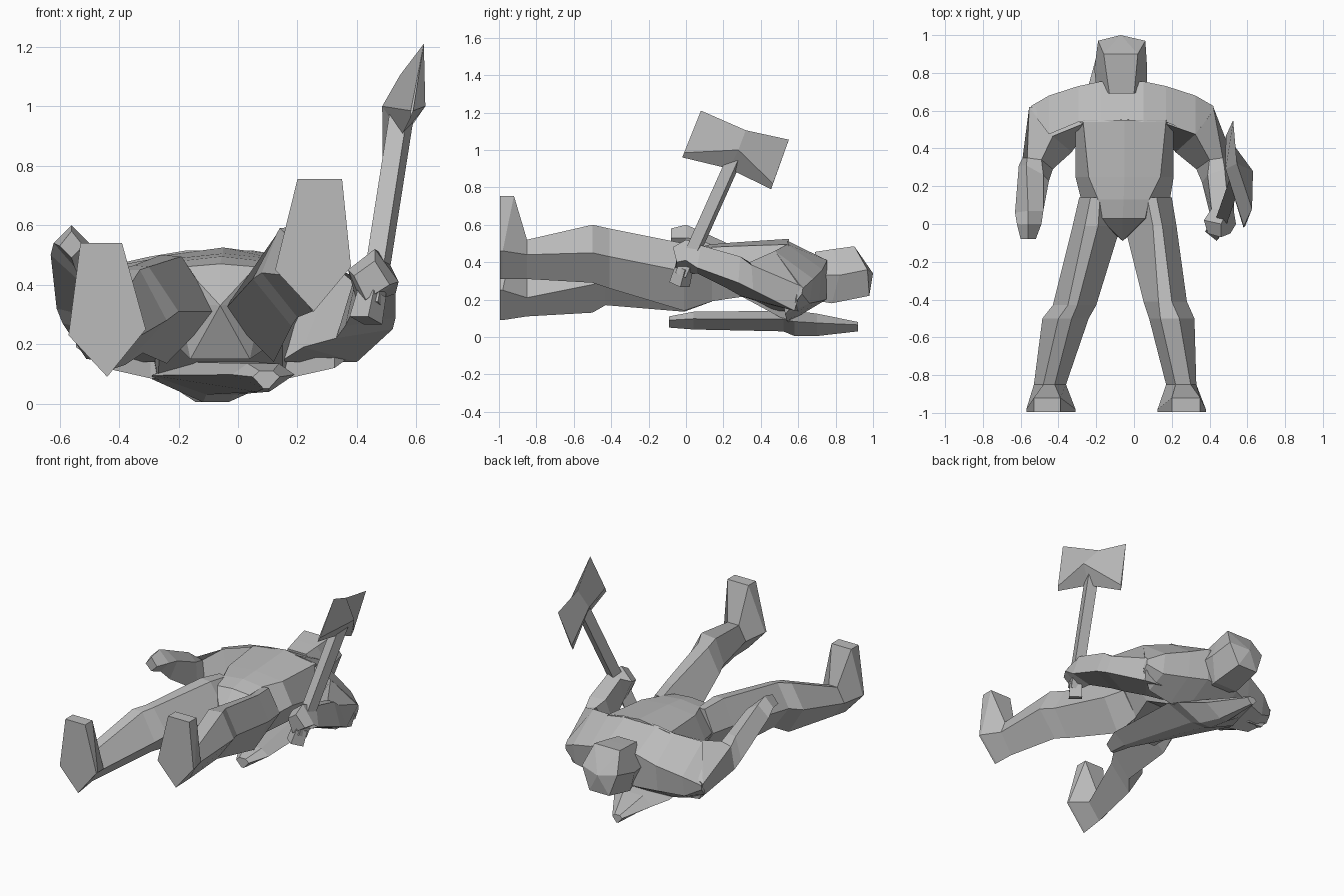
import bpy, bmesh
from mathutils import Vector

if "Cube" in bpy.data.objects:
    bpy.data.objects.remove(bpy.data.objects["Cube"], do_unlink=True)

grey = bpy.data.materials.new("plain_grey")
grey.use_nodes = True
GREY = (0.5, 0.5, 0.5, 1)
grey.diffuse_color = GREY
grey.node_tree.nodes["Principled BSDF"].inputs["Base Color"].default_value = GREY


def loft(name, rings):
    """Skin a list of rings with equal point counts; a one-point ring is a tip."""
    bm = bmesh.new()
    vs = [[bm.verts.new(p) for p in r] for r in rings]
    for a, b in zip(vs, vs[1:]):
        n = len(a)
        for i in range(n):
            j = (i + 1) % n
            if len(b) == 1:
                bm.faces.new((a[i], a[j], b[0]))
            else:
                bm.faces.new((a[i], a[j], b[j], b[i]))
    for r in (vs[0], vs[-1]):
        if len(r) > 2:
            bm.faces.new(r)
    bmesh.ops.recalc_face_normals(bm, faces=bm.faces)
    me = bpy.data.meshes.new(name)
    bm.to_mesh(me)
    bm.free()
    me.materials.append(grey)
    ob = bpy.data.objects.new(name, me)
    bpy.context.collection.objects.link(ob)
    return ob


def at_y(y, pts):
    return [(x, y, z) for x, z in pts]


def hexa(yt, ys, yb, top, side, bottom, zt, zs, zb, crown=0):
    """Body section: top pair with a crown between, side pair, bottom pair."""
    return [(top[0], yt, zt), (sum(top) / 2, yt, zt + crown), (top[1], yt, zt),
            (side[1], ys, zs), (bottom[1], yb, zb), (bottom[0], yb, zb), (side[0], ys, zs)]


def bar(name, a, b, r0, r1):
    """Square rod from a to b."""
    a, b = Vector(a), Vector(b)
    q = (b - a).to_track_quat('Z', 'X')
    sq = ((-1, -1), (1, -1), (1, 1), (-1, 1))
    return loft(name, [[p + q @ Vector((u * r, v * r, 0)) for u, v in sq]
                       for p, r in ((a, r0), (b, r1))])


# Torso with a hollow lower back, from chest ridge down to the crotch
loft("torso", [
    hexa(.55, .58, .55, (-.27, .17), (-.31, .21), (-.27, .15), .495, .29, .08, .03),
    hexa(.25, .25, .30, (-.24, .14), (-.31, .21), (-.26, .15), .485, .35, .215, .02),
    hexa(.13, .13, .13, (-.19, .08), (-.28, .19), (-.20, .10), .48, .34, .19, .015),
    hexa(.03, .03, .00, (-.18, .06), (-.20, .08), (-.16, .04), .46, .34, .15, .01),
    [(-.06, -.09, .33)]])

# Shoulder yoke across the upper back: ridge, neck edge, nape, back
half = [(.42, (.60, .29), (.625, .26), (.62, .23), (.59, .19)),
        (.325, (.475, .46), (.68, .31), (.66, .18), (.53, .12)),
        (.17, (.54, .495), (.73, .36), (.71, .19), (.54, .085)),
        (.05, (.54, .515), (.755, .41), (.75, .20), (.55, .08))]
mirrored = [(-.125 - s[0], *s[1:]) for s in reversed(half)]
loft("shoulders", [[(x, y, z) for y, z in pts] for x, *pts in half + mirrored])

# Head
loft("head", [
    hexa(.69, .73, .72, (-.13, .00), (-.20, .07), (-.13, .00), .455, .33, .19),
    hexa(.79, .82, .78, (-.145, .01), (-.21, .07), (-.15, .02), .47, .33, .18),
    hexa(.90, .97, .98, (-.16, .02), (-.19, .06), (-.14, .00), .485, .36, .22),
    [(-.07, 1.0, .34)]])

# Legs: hip, thigh, above knee, knee, ankle
left_ankle = [(.22, .52), (.30, .52), (.33, .44), (.25, .31), (.17, .43)]
right_ankle = [(-.42, .31), (-.48, .31), (-.53, .22), (-.44, .11), (-.36, .21)]
loft("left_leg", [
    at_y(.14, [(.07, .475), (.12, .48), (.20, .34), (.10, .19), (-.05, .30)]),
    at_y(-.01, [(.10, .49), (.15, .50), (.225, .35), (.12, .14), (-.05, .31)]),
    at_y(-.41, [(.13, .57), (.20, .58), (.28, .43), (.18, .26), (.05, .42)]),
    at_y(-.50, [(.14, .59), (.24, .60), (.32, .45), (.20, .29), (.08, .44)]),
    at_y(-.85, left_ankle)])
loft("right_leg", [
    at_y(.14, [(-.18, .475), (-.23, .48), (-.29, .34), (-.20, .19), (-.06, .30)]),
    at_y(-.01, [(-.19, .495), (-.26, .50), (-.325, .34), (-.24, .135), (-.07, .31)]),
    at_y(-.43, [(-.30, .46), (-.35, .465), (-.43, .32), (-.32, .17), (-.20, .31)]),
    at_y(-.50, [(-.33, .45), (-.40, .45), (-.485, .30), (-.38, .13), (-.24, .28)]),
    at_y(-.85, right_ankle)])

# Feet: narrow toes pointing up, pointed heels
for name, sole, ankle in (
        ("left_foot", [(.20, .755), (.35, .755), (.38, .46), (.255, .31), (.125, .45)],
         left_ankle),
        ("right_foot", [(-.53, .54), (-.39, .54), (-.31, .25), (-.44, .09), (-.57, .23)],
         [right_ankle[i] for i in (1, 0, 4, 3, 2)])):
    instep = [(x, -.92 if i < 2 else -.98, z) for i, (x, z) in enumerate(sole)]
    loft(name, [at_y(-.995, sole), instep, at_y(-.85, ankle)])

# Arms: chest, shoulder, elbow, forearm, wrist, fist
loft("left_arm", [
    [(.17, .53, .49), (.30, .62, .33), (.28, .60, .14), (.14, .48, .14)],
    [(.325, .475, .46), (.42, .62, .27), (.40, .58, .14), (.22, .38, .19)],
    [(.40, .34, .40), (.47, .35, .385), (.52, .36, .25), (.33, .29, .22)],
    [(.39, .26, .42), (.48, .29, .43), (.53, .28, .29), (.36, .22, .26)],
    [(.41, .08, .48), (.50, .08, .49), (.53, .06, .37), (.40, .06, .34)],
    [(.37, .02, .45), (.46, .00, .52), (.54, .00, .41), (.42, .00, .33)],
    [(.39, -.05, .43), (.46, -.07, .48), (.51, -.05, .40), (.43, -.06, .35)]])
loft("right_arm", [
    [(-.27, .53, .49), (-.43, .62, .33), (-.40, .60, .14), (-.26, .48, .14)],
    [(-.43, .465, .46), (-.555, .62, .27), (-.51, .59, .15), (-.33, .38, .19)],
    [(-.49, .34, .42), (-.565, .35, .41), (-.59, .35, .27), (-.43, .29, .23)],
    [(-.48, .26, .44), (-.57, .31, .46), (-.61, .31, .32), (-.45, .23, .28)],
    [(-.48, .07, .52), (-.56, .07, .57), (-.63, .06, .50), (-.52, .05, .40)],
    [(-.49, .00, .53), (-.56, .00, .60), (-.62, .00, .54), (-.55, .00, .46)],
    [(-.52, -.08, .53), (-.56, -.08, .58), (-.60, -.08, .53), (-.56, -.08, .49)]])

# Double-bladed axe in the left hand, thick at the middle and thin at both edges
bar("axe_handle", (.45, -.02, .33), (.555, .28, 1.00), .032, .032)
bar("axe_pommel", (.43, -.035, .28), (.45, -.01, .37), .04, .035)
t = .004
loft("axe_head", [
    [(.58, -.02, .96), (.585 - t, -.01, .985), (.625, .08, 1.21), (.585 + t, -.01, .985)],
    [(.55, .23, .90), (.485, .29, 1.00), (.545, .32, 1.105), (.63, .28, 1.00)],
    [(.485, .455, .79), (.49 - t, .465, .82), (.525, .55, 1.055), (.49 + t, .465, .82)]])

# Flat weapon sheath slung under the back: y, left, right, underside, upper side
rows = [(-.09, .05, .14, .05, .11), (.04, -.02, .19, .04, .135), (.52, -.29, .17, .03, .14),
        (.58, -.29, .14, .005, .14), (.70, -.25, .02, .005, .125), (.92, -.19, -.12, .03, .08)]
loft("back_sheath", [
    hexa(y, y, y, (l + (r - l) * .25, r - (r - l) * .25), (l, r),
         (l + (r - l) * .4, r - (r - l) * .4), zt, (zt + zb) / 2 + .01, zb)
    for y, l, r, zb, zt in rows])
